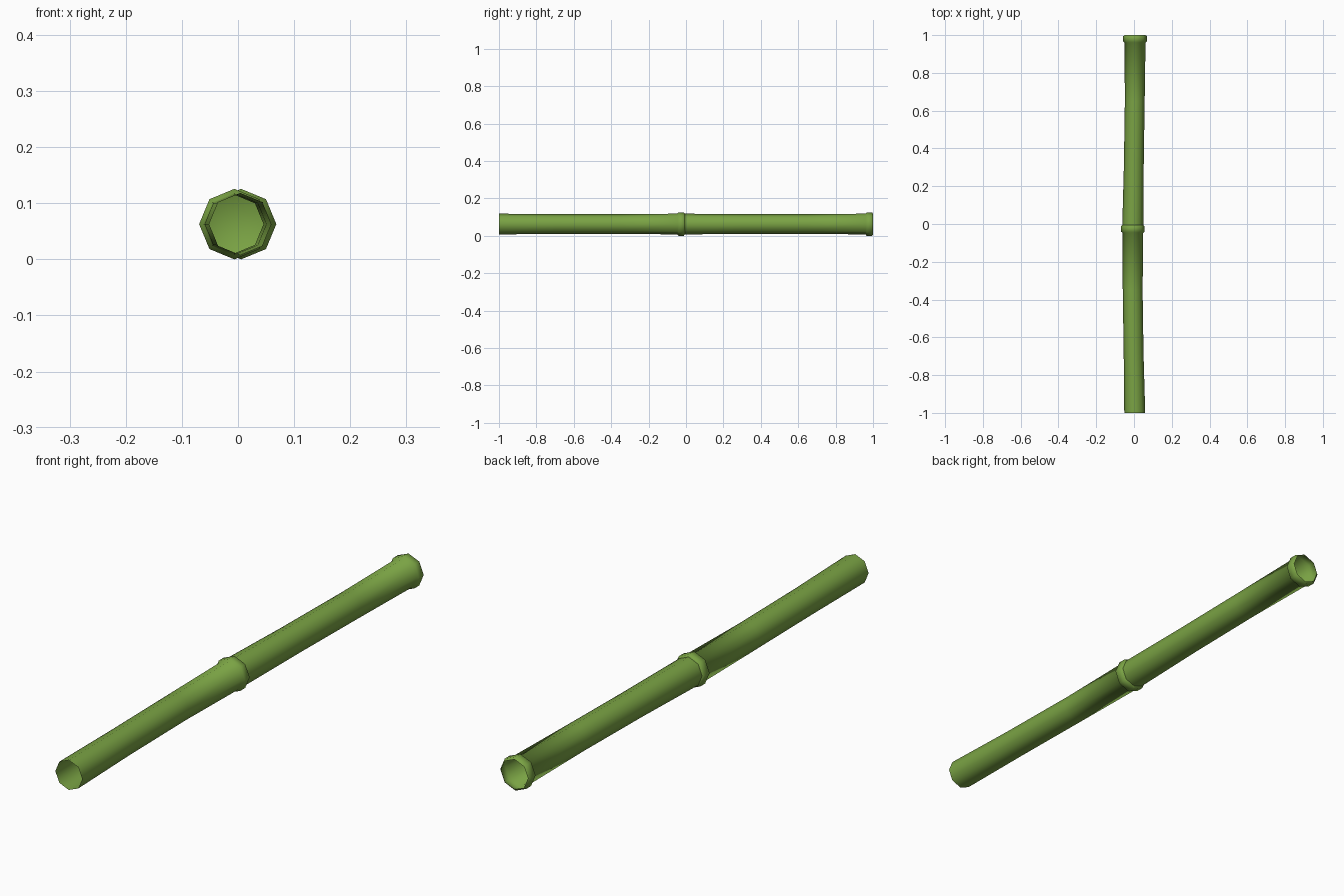
import bpy, bmesh, math

if "Cube" in bpy.data.objects:
    bpy.data.objects.remove(bpy.data.objects["Cube"])

green = bpy.data.materials.new("bamboo green")
green.diffuse_color = (0.195, 0.366, 0.058, 1)
green.use_nodes = True
green.node_tree.nodes["Principled BSDF"].inputs["Base Color"].default_value = green.diffuse_color

SIDES = 8
ZC = 0.0628


def tube(name, rings, cap_last=False):
    """Loft octagons given as (y, centre x, radius) along the y axis."""
    bm = bmesh.new()
    loops = []
    for y, cx, r in rings:
        loops.append([bm.verts.new((cx + r * math.cos(a), y, ZC + r * math.sin(a)))
                      for a in (2 * math.pi * i / SIDES for i in range(SIDES))])
    for a, b in zip(loops, loops[1:]):
        for i in range(SIDES):
            j = (i + 1) % SIDES
            bm.faces.new((a[i], b[i], b[j], a[j]))
    if cap_last:
        bm.faces.new(loops[-1])
    bmesh.ops.recalc_face_normals(bm, faces=bm.faces)
    me = bpy.data.meshes.new(name)
    bm.to_mesh(me)
    bm.free()
    me.materials.append(green)
    ob = bpy.data.objects.new(name, me)
    bpy.context.collection.objects.link(ob)
    bpy.ops.object.select_all(action='DESELECT')
    ob.select_set(True)
    bpy.context.view_layer.objects.active = ob
    bpy.ops.object.shade_smooth_by_angle(angle=math.radians(50))
    return ob


def node(y_end, cx):
    """Raised collar at the end of a cane segment."""
    return [(y_end - 0.040, cx, 0.0555), (y_end - 0.034, cx, 0.0628),
            (y_end - 0.006, cx, 0.0628), (y_end, cx, 0.0555)]


# Front segment, closed inside by the wall at the middle node
tube("front_cane", [(-1, 0.004, 0.0555), (-0.69, -0.002, 0.0525),
                    (-0.35, -0.007, 0.0525)] + node(-0.006, -0.0065), cap_last=True)

# Back segment, open at its end collar
tube("back_cane", [(-0.006, -0.0065, 0.0555), (0.31, -0.001, 0.0525),
                   (0.65, 0.004, 0.0525)] + node(1.0, 0.0055))
